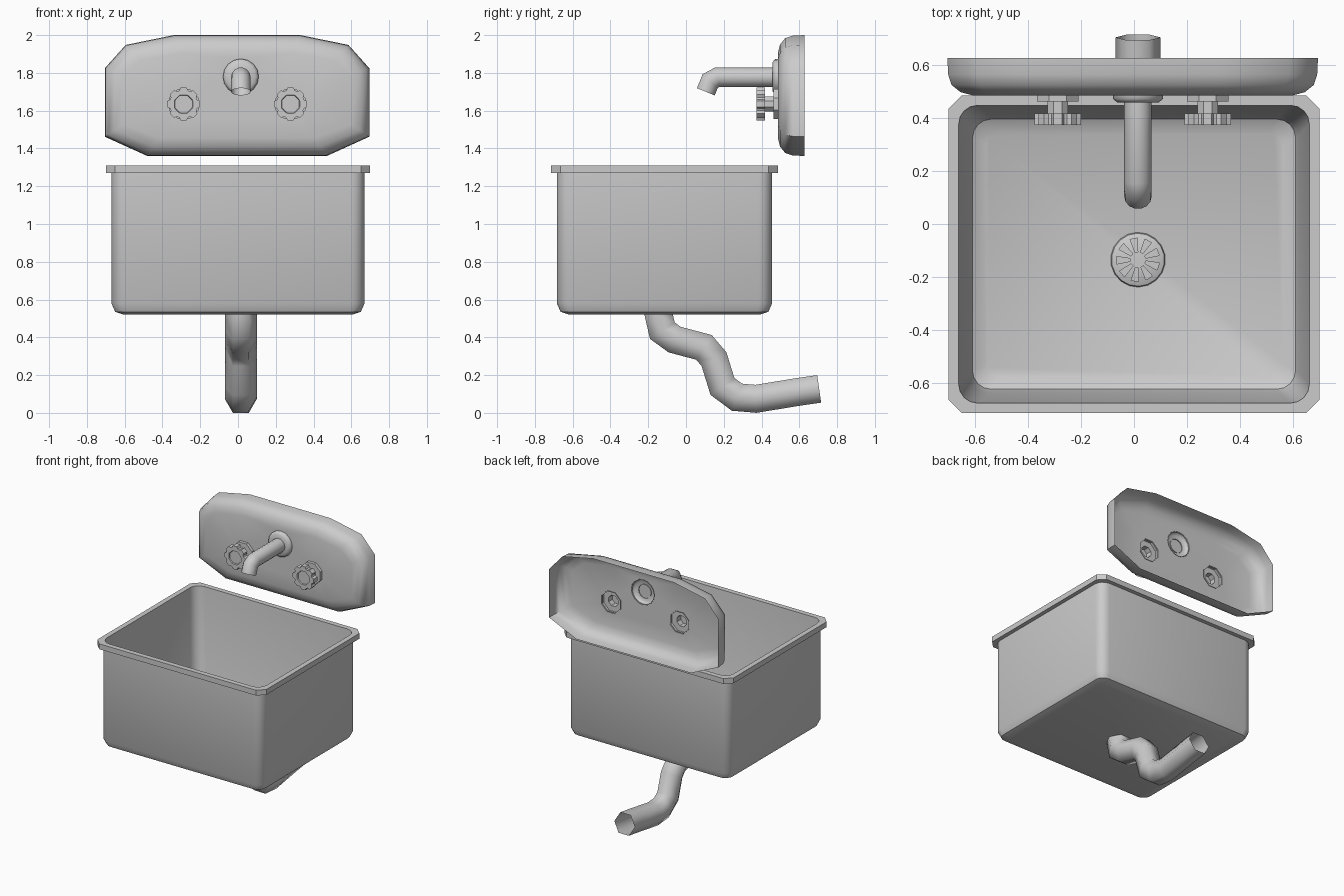
import bpy, bmesh, math
from mathutils import Vector

if "Cube" in bpy.data.objects:
    bpy.data.objects.remove(bpy.data.objects["Cube"])

CX = 0.015      # plumbing centre line
PX = -0.005     # back plate centre line


def finish(bm, name, angle):
    bmesh.ops.recalc_face_normals(bm, faces=bm.faces[:])
    me = bpy.data.meshes.new(name)
    bm.to_mesh(me)
    bm.free()
    ob = bpy.data.objects.new(name, me)
    bpy.context.collection.objects.link(ob)
    me.polygons.foreach_set("use_smooth", [True] * len(me.polygons))
    me.set_sharp_from_angle(angle=math.radians(angle))
    return ob


def loft(bm, rings, cap_start=False, cap_end=False):
    vs = [[bm.verts.new(p) for p in r] for r in rings]
    n = len(vs[0])
    for a, b in zip(vs, vs[1:]):
        for i in range(n):
            bm.faces.new((a[i], a[(i + 1) % n], b[(i + 1) % n], b[i]))
    if cap_start:
        bm.faces.new(vs[0])
    if cap_end:
        bm.faces.new(vs[-1])
    return vs


def circle_y(x, y, z, r, n, phase=0.0):
    return [(x + r * math.cos(phase + 2 * math.pi * i / n), y,
             z + r * math.sin(phase + 2 * math.pi * i / n)) for i in range(n)]


def rounded_rect(inset, z, r, bulge=1.0, seg=4):
    # bulge 0 gives a straight chamfer, 1 a round corner
    hx, hy, cy = 0.70 - inset, 0.60 - inset, -0.114
    pts = []
    for k, (sx, sy) in enumerate(((1, 1), (-1, 1), (-1, -1), (1, -1))):
        c = Vector((sx * (hx - r), cy + sy * (hy - r), z))
        a0 = k * math.pi / 2
        p0 = Vector((math.cos(a0), math.sin(a0), 0)) * r
        p1 = Vector((-math.sin(a0), math.cos(a0), 0)) * r
        for i in range(seg + 1):
            t = i / seg
            arc = p0 * math.cos(t * math.pi / 2) + p1 * math.sin(t * math.pi / 2)
            pts.append(c + p0.lerp(p1, t).lerp(arc, bulge))
    return pts


def tube(name, x, path, r, n, angle):
    # mitred sweep along a (y, z) path
    P = [Vector(p) for p in path]
    rings = []
    for i, p in enumerate(P):
        d0 = (p - P[max(i - 1, 0)]) if i else P[1] - p
        d1 = (P[i + 1] - p) if i < len(P) - 1 else d0
        d0, d1 = d0.normalized(), d1.normalized()
        t = (d0 + d1).normalized()
        nrm = Vector((-t.y, t.x)) / max(t.dot(d0), 0.5)
        rings.append([(x + r * math.cos(a), p.x + nrm.x * r * math.sin(a),
                       p.y + nrm.y * r * math.sin(a))
                      for a in (2 * math.pi * k / n for k in range(n))])
    bm = bmesh.new()
    loft(bm, rings)
    return finish(bm, name, angle)


# Basin: outer shell, rim, inner walls and floor in one loft
bm = bmesh.new()
loft(bm, [rounded_rect(*a) for a in (
    (0.095, 0.52, 0.04), (0.05, 0.535, 0.06), (0.03, 0.58, 0.07),
    (0.03, 1.27, 0.07), (0.0, 1.27, 0.05, 0), (0.0, 1.31, 0.05, 0),
    (0.038, 1.31, 0.07), (0.075, 0.65, 0.075), (0.09, 0.59, 0.07),
    (0.14, 0.56, 0.05))], True, True)
finish(bm, "basin", 40)

# Drain: low dome with nine sunken wedge slots
bm = bmesh.new()
prof = ((0.105, 0.555), (0.10, 0.573), (0.082, 0.58), (0.03, 0.582))
vs = loft(bm, [[(CX + r * math.cos(math.pi * i / 9 + 0.2),
                 -0.135 + r * math.sin(math.pi * i / 9 + 0.2), z)
                for i in range(18)] for r, z in prof], False, True)
slots = [f for f in bm.faces if set(f.verts) <= set(vs[2] + vs[3]) and len(f.verts) == 4]
slots = [f for k, f in enumerate(slots) if k % 2 == 0]
bmesh.ops.recalc_face_normals(bm, faces=bm.faces[:])
for f in slots:
    new = bmesh.ops.extrude_discrete_faces(bm, faces=[f])["faces"][0]
    for v in new.verts:
        v.co.z -= 0.012
finish(bm, "drain", 35)

# Waste pipe: open hexagonal tube
tube("waste_pipe", CX,
     [(-0.147, 0.56), (-0.145, 0.52), (-0.125, 0.435), (-0.06, 0.388),
      (0.095, 0.347), (0.148, 0.285), (0.193, 0.14), (0.27, 0.083),
      (0.37, 0.0745), (0.60, 0.112), (0.705, 0.127)], 0.085, 6, 65)

# Back plate: hollow shell, front face pierced behind the fittings
half = [(0.335, 0.32), (0.59, 0.268), (0.70, 0.145), (0.70, -0.218), (0.475, -0.32)]
outline = half + [(-x, z) for x, z in reversed(half)]
HANDLES = [PX - 0.283, PX + 0.283]
HZ, SZ, FY = 1.635, 1.78, 0.486
bm = bmesh.new()
vs = loft(bm, [[(PX + x * (1 - i / 0.7), y, 1.68 + z * (1 - i / 0.32)) for x, z in outline]
               for y, i in ((0.627, 0), (0.565, 0.003), (0.525, 0.016), (0.498, 0.05), (FY, 0.095))])
loops = [vs[-1]]
for c in [circle_y(x, FY, HZ, 0.08, 8, math.pi / 8) for x in HANDLES] + [circle_y(CX, FY, SZ, 0.09, 16)]:
    loops.append([bm.verts.new(p) for p in c])
edges = []
for lp in loops:
    for a, b in zip(lp, lp[1:] + lp[:1]):
        edges.append(bm.edges.get((a, b)) or bm.edges.new((a, b)))
bmesh.ops.triangle_fill(bm, use_beauty=True, use_dissolve=False, edges=edges)
finish(bm, "back_plate", 60)

# Spout and its wall flange
bm = bmesh.new()
loft(bm, [circle_y(CX, y, SZ, r, 16) for r, y in
          ((0.095, 0.49), (0.094, 0.472), (0.078, 0.459), (0.04, 0.459))], False, True)
finish(bm, "spout_flange", 50)
tube("spout", CX, [(0.465, 1.777), (0.165, 1.777), (0.128, 1.757), (0.105, 1.70)], 0.052, 14, 50)

# Two tap handles: octagonal flange and stem with an eight-lobed knob
for side, hx in zip(("left", "right"), HANDLES):
    bm = bmesh.new()
    loft(bm, [circle_y(hx, y, HZ, r, 8, math.pi / 8) for r, y in
              ((0.085, 0.49), (0.085, 0.463), (0.042, 0.463), (0.042, 0.41))])
    finish(bm, side + "_handle_stem", 30)

    def lobes(y):
        return [(hx + r * math.cos(a), y, HZ + r * math.sin(a))
                for k in range(8)
                for r, a in ((rr, math.radians(45 * k + d)) for rr, d in
                             ((0.075, -18), (0.089, -10), (0.089, 10), (0.075, 18)))]

    def oct32(y, r):
        # octagon resampled to match the lobed outline
        c = circle_y(hx, y, HZ, r, 8, math.pi / 8)
        pts = [Vector(c[i - 1]).lerp(Vector(c[i]), t) for i in range(8) for t in (0.1, 0.3, 0.7, 0.9)]
        return pts

    bm = bmesh.new()
    loft(bm, [lobes(0.418), lobes(0.374), oct32(0.374, 0.053), oct32(0.382, 0.05)], True, True)
    finish(bm, side + "_handle_knob", 30)
